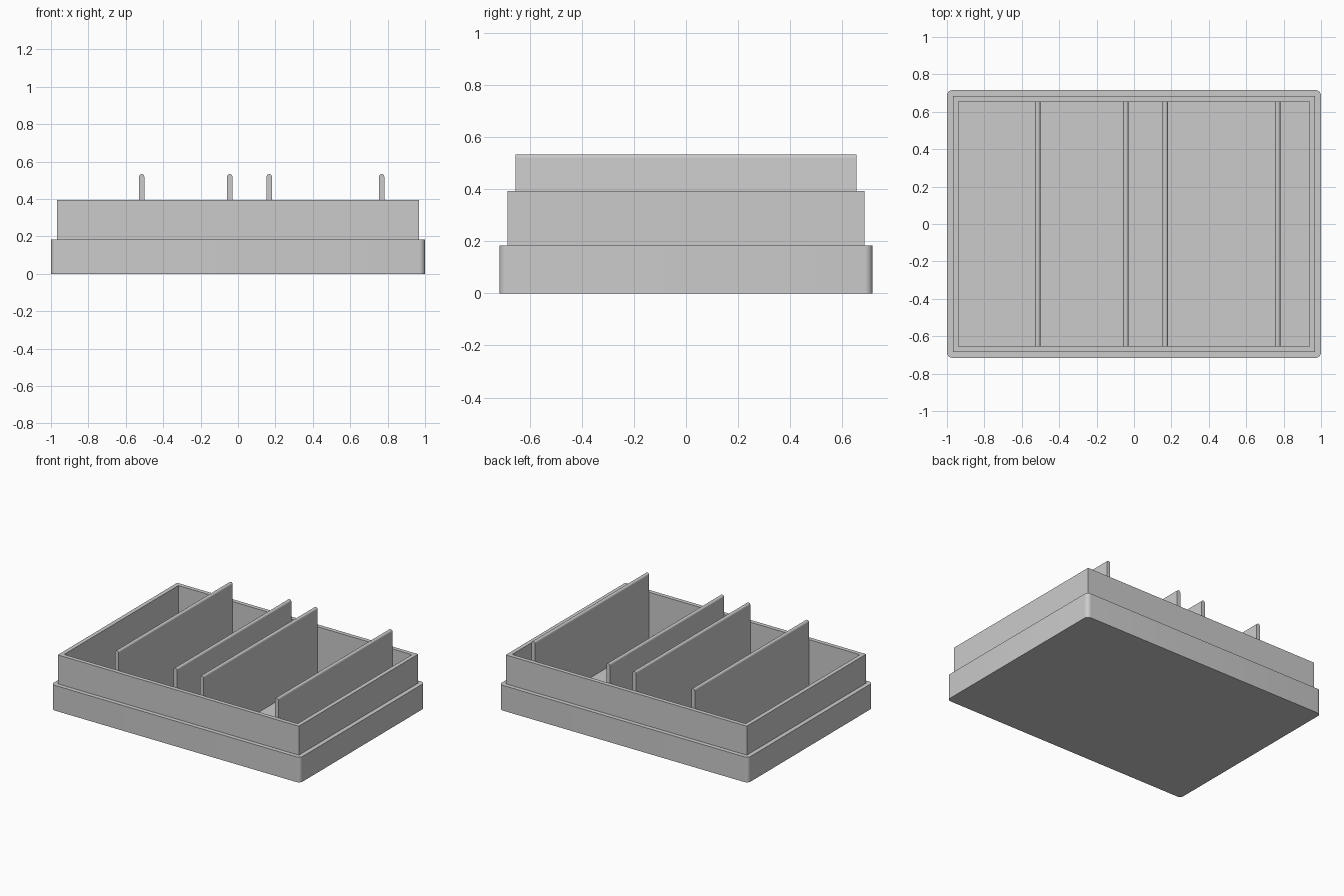
import bpy
import bmesh
import math

cube = bpy.data.objects.get("Cube")
if cube:
    bpy.data.objects.remove(cube, do_unlink=True)

GREY = (0.6, 0.6, 0.6, 1.0)
grey = bpy.data.materials.new("light grey plastic")
grey.use_nodes = True
grey.diffuse_color = GREY
grey.node_tree.nodes["Principled BSDF"].inputs["Base Color"].default_value = GREY

CORNER_STEPS = 8
FLOOR, BASE_TOP, WALL_TOP, DIVIDER_TOP = 0.03, 0.183, 0.393, 0.533
INNER_X, INNER_Y = 0.938, 0.655
THICK = 0.028


def corner_loop(bm, hx, hy, z, radius=0.0):
    """Rectangle of vertices with rounded corners; radius 0 is merged to sharp corners later."""
    verts = []
    for quarter, (sx, sy) in enumerate([(1, 1), (-1, 1), (-1, -1), (1, -1)]):
        for i in range(CORNER_STEPS + 1):
            a = math.pi / 2 * (quarter + i / CORNER_STEPS)
            verts.append(bm.verts.new((sx * (hx - radius) + radius * math.cos(a),
                                       sy * (hy - radius) + radius * math.sin(a), z)))
    return verts


def finish(name, bm):
    """Clean the mesh, link it and shade it smooth with sharp edges kept."""
    bmesh.ops.remove_doubles(bm, verts=bm.verts, dist=1e-5)
    bmesh.ops.recalc_face_normals(bm, faces=bm.faces)
    mesh = bpy.data.meshes.new(name)
    bm.to_mesh(mesh)
    bm.free()
    mesh.materials.append(grey)
    obj = bpy.data.objects.new(name, mesh)
    bpy.context.collection.objects.link(obj)
    bpy.ops.object.select_all(action='DESELECT')
    obj.select_set(True)
    bpy.context.view_layer.objects.active = obj
    bpy.ops.object.shade_smooth_by_angle(angle=math.radians(30))
    return obj


# Tray: rounded base, stepped-in wall and open cavity, as stacked loops
bm = bmesh.new()
loops = [
    corner_loop(bm, 1.0, 0.716, 0, 0.03),
    corner_loop(bm, 1.0, 0.716, BASE_TOP, 0.03),
    corner_loop(bm, 0.968, 0.685, BASE_TOP),
    corner_loop(bm, 0.968, 0.685, WALL_TOP),
    corner_loop(bm, INNER_X, INNER_Y, WALL_TOP),
    corner_loop(bm, INNER_X, INNER_Y, FLOOR),
]
for low, high in zip(loops, loops[1:]):
    for i in range(len(low)):
        j = (i + 1) % len(low)
        bm.faces.new((low[i], low[j], high[j], high[i]))
bm.faces.new(loops[0])
bm.faces.new(loops[-1])
finish("tray", bm)


# Dividers: thin upright plates with rounded top edges
def divider(name, x):
    bm = bmesh.new()
    r = THICK / 2
    profile = [(r, FLOOR)]
    for i in range(13):
        a = math.pi * i / 12
        profile.append((r * math.cos(a), DIVIDER_TOP - r + r * math.sin(a)))
    profile.append((-r, FLOOR))
    face = bm.faces.new([bm.verts.new((x + px, -INNER_Y, pz)) for px, pz in profile])
    new = bmesh.ops.extrude_face_region(bm, geom=[face])["geom"]
    bmesh.ops.translate(bm, vec=(0, 2 * INNER_Y, 0),
                        verts=[v for v in new if isinstance(v, bmesh.types.BMVert)])
    finish(name, bm)


for number, x in enumerate((-0.515, -0.044, 0.167, 0.768), 1):
    divider(f"divider_{number}", x)
